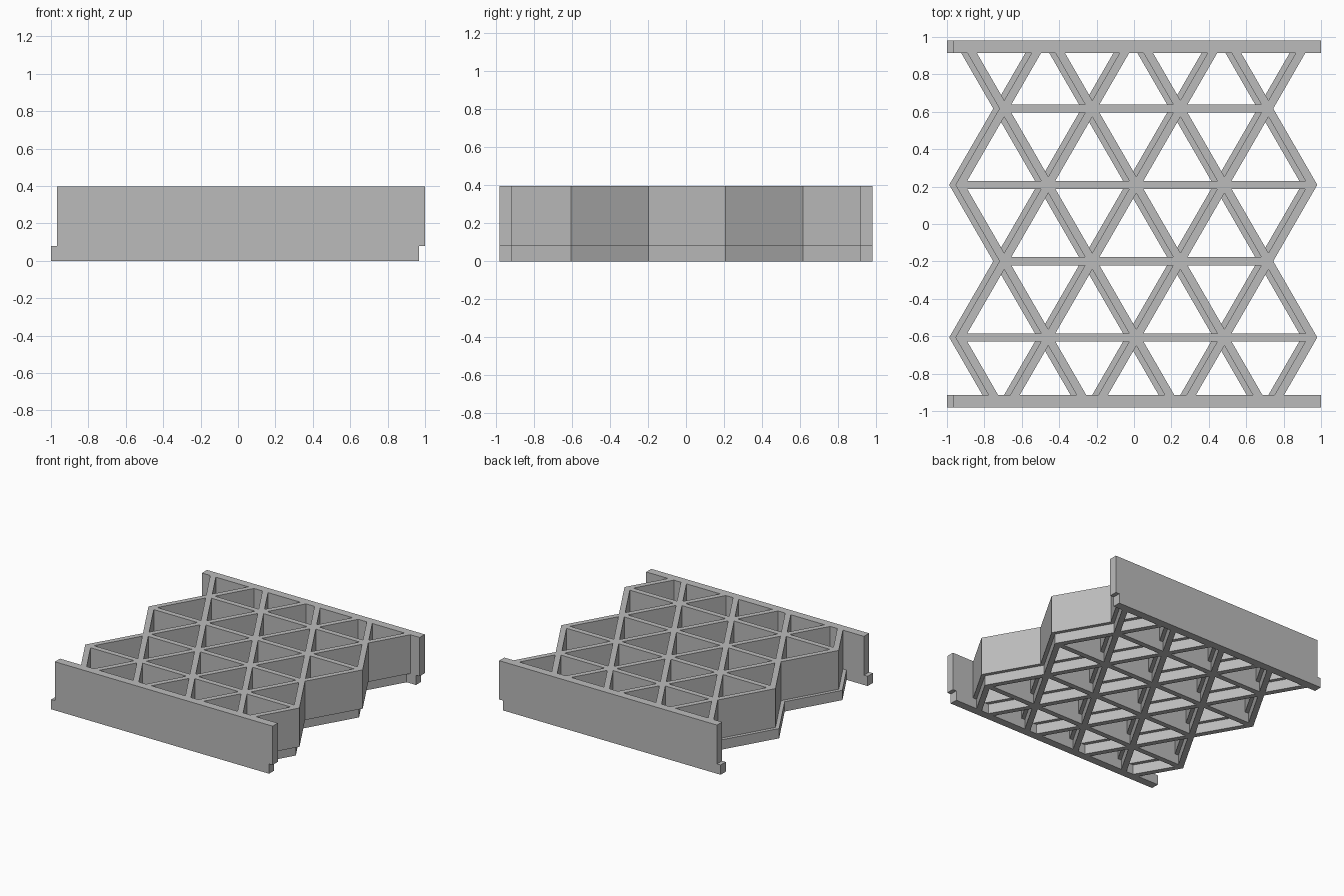
import bpy
import bmesh
from math import sqrt

cube = bpy.data.objects.get("Cube")
if cube:
    bpy.data.objects.remove(cube, do_unlink=True)

# Lattice proportions
SIDE = 0.471                    # triangle edge length
ROW = SIDE * sqrt(3) / 2        # distance between rows of nodes
WALL = 0.044                    # wall thickness
TOP_ROW = 1.025                 # first row of nodes, hidden inside the back rail
RAIL_HALF, RAIL_SHIFT = 0.9835, 0.004
RAIL_OUT, RAIL_IN = 0.981, 0.915
STEP, HEIGHT = 0.08, 0.397      # top of the lower layer, top of the upper layer

gray = bpy.data.materials.new("light gray")
gray.use_nodes = True
gray.diffuse_color = (0.5, 0.5, 0.5, 1)
gray.node_tree.nodes["Principled BSDF"].inputs["Base Color"].default_value = (0.5, 0.5, 0.5, 1)


def row_nodes(k):
    """Nodes of row k: wide rows have five, narrow rows four."""
    n = 5 if k % 2 == 0 else 4
    return [((i - (n - 1) / 2) * SIDE, TOP_ROW - k * ROW) for i in range(n)]


def clip(poly, limit, sign):
    """Keep the part of a polygon with sign * y below the limit."""
    out = []
    for (ax, ay), (bx, by) in zip(poly, poly[1:] + poly[:1]):
        a_in, b_in = sign * ay <= limit, sign * by <= limit
        if a_in:
            out.append((ax, ay))
        if a_in != b_in:
            t = (sign * limit - ay) / (by - ay)
            out.append((ax + t * (bx - ax), sign * limit))
    return out


def cells():
    """Triangular openings, inset by half a wall and cut off at the rails."""
    inradius = SIDE / (2 * sqrt(3))
    scale = (inradius - WALL / 2) / inradius
    for k in range(5):
        for base, tip_y in ((k, TOP_ROW - (k + 1) * ROW), (k + 1, TOP_ROW - k * ROW)):
            nodes = row_nodes(base)
            for a, b in zip(nodes, nodes[1:]):
                tri = [a, b, ((a[0] + b[0]) / 2, tip_y)]
                cx = sum(p[0] for p in tri) / 3
                cy = sum(p[1] for p in tri) / 3
                tri = [(cx + (x - cx) * scale, cy + (y - cy) * scale) for x, y in tri]
                yield clip(clip(tri, RAIL_IN, 1), RAIL_IN, -1)


def outline():
    """Zigzag sides between the two straight rails."""
    edge = [(row_nodes(k)[-1][0] + WALL / sqrt(3), TOP_ROW - k * ROW) for k in range(6)]

    def at(y, p, q):
        return (p[0] + (q[0] - p[0]) * (y - p[1]) / (q[1] - p[1]), y)

    zigzag = [at(RAIL_IN, edge[0], edge[1])] + edge[1:5] + [at(-RAIL_IN, edge[4], edge[5])]
    right, left = RAIL_SHIFT + RAIL_HALF, RAIL_SHIFT - RAIL_HALF
    pts = [(right, RAIL_OUT), (right, RAIL_IN)] + zigzag
    pts += [(right, -RAIL_IN), (right, -RAIL_OUT), (left, -RAIL_OUT), (left, -RAIL_IN)]
    pts += [(-x, y) for x, y in reversed(zigzag)]
    return pts + [(left, RAIL_IN), (left, RAIL_OUT)]


def layer(name, x, z0, z1):
    """Extrude the outline with its openings between two heights."""
    curve = bpy.data.curves.new(name, "CURVE")
    curve.dimensions = "2D"
    curve.fill_mode = "BOTH"
    curve.extrude = (z1 - z0) / 2
    for poly in [outline(), *cells()]:
        spline = curve.splines.new("POLY")
        spline.points.add(len(poly) - 1)
        for point, (px, py) in zip(spline.points, poly):
            point.co = (px + x, py, 0, 1)
        spline.use_cyclic_u = True
    source = bpy.data.objects.new(name + "_profile", curve)
    bpy.context.collection.objects.link(source)
    bpy.context.view_layer.update()
    evaluated = source.evaluated_get(bpy.context.evaluated_depsgraph_get())
    mesh = bpy.data.meshes.new_from_object(evaluated)
    bpy.data.objects.remove(source, do_unlink=True)

    # Weld the caps to the walls and lift the layer into place
    bm = bmesh.new()
    bm.from_mesh(mesh)
    bmesh.ops.remove_doubles(bm, verts=bm.verts, dist=0.0001)
    bmesh.ops.translate(bm, verts=bm.verts, vec=(0, 0, (z0 + z1) / 2))
    bmesh.ops.recalc_face_normals(bm, faces=bm.faces)
    for face in bm.faces:
        face.smooth = False
        face.material_index = 0
    bm.to_mesh(mesh)
    bm.free()
    mesh.materials.clear()
    mesh.materials.append(gray)
    bpy.context.collection.objects.link(bpy.data.objects.new(name, mesh))


# The lower layer is offset sideways so neighbouring panels can overlap
layer("lower_lattice", -0.0205, 0, STEP)
layer("upper_lattice", 0.0125, STEP, HEIGHT)
